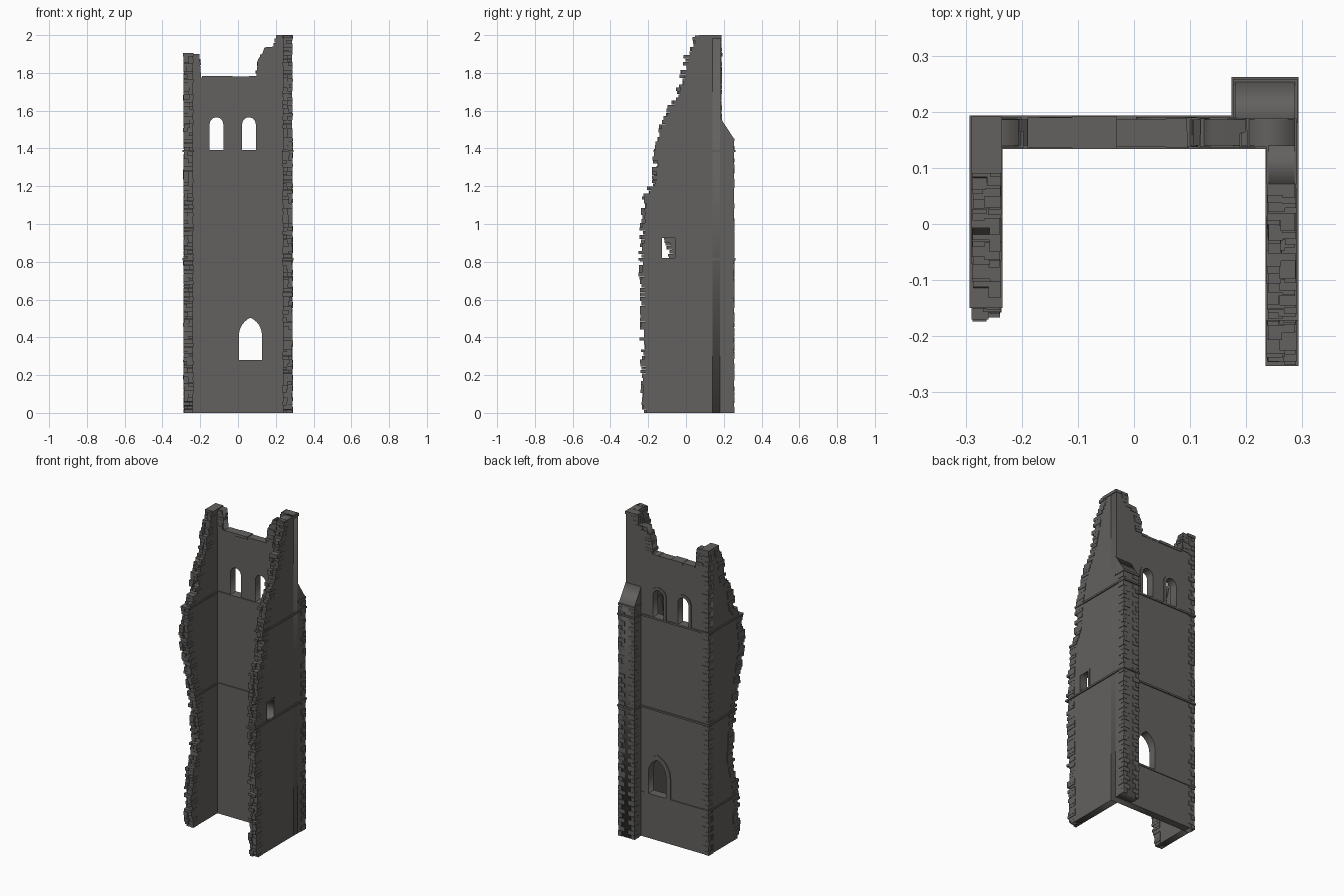
import bpy, bmesh, math, random
from mathutils import Matrix

if "Cube" in bpy.data.objects:
    bpy.data.objects.remove(bpy.data.objects["Cube"])

random.seed(4)
stone = bpy.data.materials.new("dark grey stone")
stone.diffuse_color = (0.125, 0.12, 0.115, 1)
stone.use_nodes = True
stone.node_tree.nodes["Principled BSDF"].inputs["Base Color"].default_value = stone.diffuse_color

# Matrices that stand a flat profile up as a back wall (u=x) or side wall (u=y)
BACK = Matrix(((1, 0, 0, 0), (0, 0, -1, 0), (0, 1, 0, 0), (0, 0, 0, 1)))
SIDE = Matrix(((0, 0, 1, 0), (1, 0, 0, 0), (0, 1, 0, 0), (0, 0, 0, 1)))


def add_object(name, bm):
    bmesh.ops.recalc_face_normals(bm, faces=bm.faces[:])
    me = bpy.data.meshes.new(name)
    bm.to_mesh(me)
    bm.free()
    me.materials.append(stone)
    ob = bpy.data.objects.new(name, me)
    bpy.context.collection.objects.link(ob)
    return ob


def panel(name, outlines, matrix, lo, hi):
    """Extruded profile with holes; lo..hi is the span along the thickness axis."""
    cu = bpy.data.curves.new(name, 'CURVE')
    cu.dimensions = '2D'
    cu.fill_mode = 'BOTH'
    cu.extrude = (hi - lo) / 2
    for pts in outlines:
        sp = cu.splines.new('POLY')
        sp.points.add(len(pts) - 1)
        for p, (u, v) in zip(sp.points, pts):
            p.co = (u, v, 0, 1)
        sp.use_cyclic_u = True
    tmp = bpy.data.objects.new(name + "_tmp", cu)
    bpy.context.collection.objects.link(tmp)
    bpy.context.view_layer.update()
    dg = bpy.context.evaluated_depsgraph_get()
    me = bpy.data.meshes.new_from_object(tmp.evaluated_get(dg))
    bm = bmesh.new()
    bm.from_mesh(me)
    bpy.data.objects.remove(tmp)
    bpy.data.meshes.remove(me)
    bmesh.ops.remove_doubles(bm, verts=bm.verts[:], dist=1e-5)
    mid = (lo + hi) / 2
    shift = (mid, 0, 0) if matrix is SIDE else (0, mid, 0)
    bm.transform(Matrix.Translation(shift) @ matrix)
    return add_object(name, bm)


def box(bm, x, y, z):
    size = Matrix.Diagonal((x[1] - x[0], y[1] - y[0], z[1] - z[0], 1))
    mid = Matrix.Translation((sum(x) / 2, sum(y) / 2, sum(z) / 2))
    bmesh.ops.create_cube(bm, size=1, matrix=mid @ size)


def edge_at(edge, z):
    for (z0, u0), (z1, u1) in zip(edge, edge[1:]):
        if z <= z1:
            return u0 + (u1 - u0) * (z - z0) / (z1 - z0)
    return edge[-1][1]


def arch(cx, w, z0, spring, top, grow=0.0, n=6):
    """Opening outline: straight jambs and an arch (pointed if tall)."""
    h, rise = w / 2 + grow, top - spring + grow
    pts = [(cx - h, z0), (cx + h, z0)]
    if rise > h * 1.02:
        r = (h * h + rise * rise) / (2 * h)
        a = math.asin(min(1, rise / r))
        right = [(cx + h - r + r * math.cos(a * i / n), spring + r * math.sin(a * i / n)) for i in range(n + 1)]
    else:
        right = [(cx + h * math.cos(math.pi / 2 * i / n), spring + rise * math.sin(math.pi / 2 * i / n)) for i in range(n + 1)]
    return pts + right + [(2 * cx - u, v) for u, v in reversed(right[:-1])]


def ragged(name, edge, thick, side, sign=-1, reach=0.026):
    """Broken stone courses, two stones across the wall, along a ruined edge."""
    bm = bmesh.new()
    z, z_end = edge[0][0], edge[-1][0]
    while z < z_end - 0.004:
        zt = min(z + random.uniform(0.015, 0.025), z_end)
        split = thick[0] + (thick[1] - thick[0]) * random.uniform(0.35, 0.65)
        for a, b in ((thick[0], split), (split, thick[1])):
            e = edge_at(edge, (z + zt) / 2)
            u = sorted((e - sign * 0.045, e + sign * random.uniform(-0.006, reach)))
            j = random.uniform(0.0005, 0.004)
            t = (a - j * (a == thick[0]), b + j * (b == thick[1]))
            box(bm, *((t, u) if side else (u, t)), (z, zt - 0.001))
        z = zt
    add_object(name, bm)


# Ruined front edges of the side walls, as (height, y)
right_edge = [(0, -.215), (.35, -.22), (.6, -.22), (.8, -.228), (1, -.22), (1.15, -.205), (1.22, -.165), (1.4, -.145),
              (1.5, -.125), (1.6, -.085), (1.7, -.03), (1.8, -.005), (1.9, .015), (1.96, .055), (2, .065)]
left_edge = [(0, -.1), (.28, -.105), (.53, -.04), (.78, -.06), (.9, -.09), (1.03, -.115), (1.2, -.158), (1.38, -.13),
             (1.46, -.06), (1.62, -.03), (1.66, .03), (1.8, .055), (1.9, .095)]
LEFT, RIGHT, REAR = (-.286, -.24), (.24, .286), (.14, .186)

# Openings
low_win = (.066, .122, .28, .41, .504)
top_wins = [(cx, .072, 1.39, 1.528, 1.565) for cx in (-.114, .058)]
slit = [(-.127, .82), (-.058, .82), (-.058, .925), (-.127, .925)]

# Walls
panel("back_wall", [[(-.286, 0), (.286, 0), (.286, 2), (.205, 2), (.2, 1.94), (.14, 1.935), (.13, 1.905), (.105, 1.87),
                     (.097, 1.775), (-.195, 1.775), (-.205, 1.9), (-.286, 1.9)],
                    arch(*low_win)] + [arch(*w) for w in top_wins], BACK, *REAR)
for name, edge, span, holes in (("left_wall", left_edge, LEFT, []), ("right_wall", right_edge, RIGHT, [slit])):
    outline = [(.14, 0)] + [(y + .006, z) for z, y in edge] + [(.14, edge[-1][0])]
    panel(name, [outline[::-1]] + holes, SIDE, *span)
ragged("right_broken_edge", right_edge, RIGHT, True)
ragged("left_broken_edge", left_edge, LEFT, True)
ragged("back_right_broken_edge", [(1.78, .1), (1.87, .11), (1.91, .14), (1.935, .19), (2, .205)], REAR, False, reach=.01)
ragged("back_left_broken_edge", [(1.78, -.2), (1.9, -.205)], REAR, False, sign=1, reach=.012)

# Top courses of the back wall and the two corner stumps
bm = bmesh.new()
x = -.19
while x < .09:
    x2 = min(x + random.uniform(.04, .09), .097)
    j = random.uniform(0, .005)
    box(bm, (x, x2), (.138 - j, .187 + j), (1.768, 1.78 + j))
    x = x2
for x, y, top in (((-.29, -.235), (.09, .192), 1.905), ((.236, .29), (.07, .188), 2.0)):
    box(bm, x, y, (top - .018, top))
add_object("wall_top_stones", bm)

# Corner buttress with sloping cap
panel("buttress", [[(.18, 0), (.253, 0), (.253, 1.453), (.18, 1.565)]], SIDE, .18, .287)
bm = bmesh.new()
box(bm, (.176, .291), (.18, .258), (1.44, 1.453))
add_object("buttress_cap_lip", bm)

# String courses around every wall
bm = bmesh.new()
for z in (.808, 1.38):
    h = (z, z + .011)
    box(bm, (-.293, -.234), (edge_at(left_edge, z) - .02, .185), h)
    box(bm, (-.293, .293), (.134, .193), h)
    box(bm, (.234, .293), (edge_at(right_edge, z) - .025, .185), h)
    box(bm, (.174, .293), (.18, .262), h)
box(bm, (-.291, .18), (.18, .191), (.27, .281))
box(bm, (-.291, -.28), (-.1, .191), (.27, .281))
box(bm, (-.005, .137), (.136, .18), (.27, .281))
add_object("string_courses", bm)

# Proud stone surrounds outside the openings
for i, w in enumerate([low_win] + top_wins):
    grow = .03 if i == 0 else .018
    panel("window_surround", [arch(*w, grow=grow), arch(w[0], w[1], w[2] + .0005, *w[3:])], BACK, .18, .191)
panel("slit_surround", [[(-.139, .815), (-.046, .815), (-.046, .937), (-.139, .937)],
                        [(u, v + .0005) for u, v in slit]], SIDE, .28, .289)

# Alternating quoins at the corners: corner x, y, inward directions, top
bm = bmesh.new()
for cx, cy, sx, sy, top in ((-.286, .186, 1, -1, 1.88), (.287, .253, -1, -1, 1.42), (.18, .253, 1, -1, 1.42)):
    z, k = 0.0, 0
    while z < top:
        h = random.uniform(.022, .034)
        a, b = (.042, .022) if k % 2 else (.022, .042)
        j, q = random.uniform(.001, .004), random.uniform(.001, .004)
        box(bm, sorted((cx - sx * j, cx + sx * a)), sorted((cy - sy * q, cy + sy * b)), (z, z + h - .002))
        z, k = z + h, k + 1
add_object("corner_quoins", bm)
